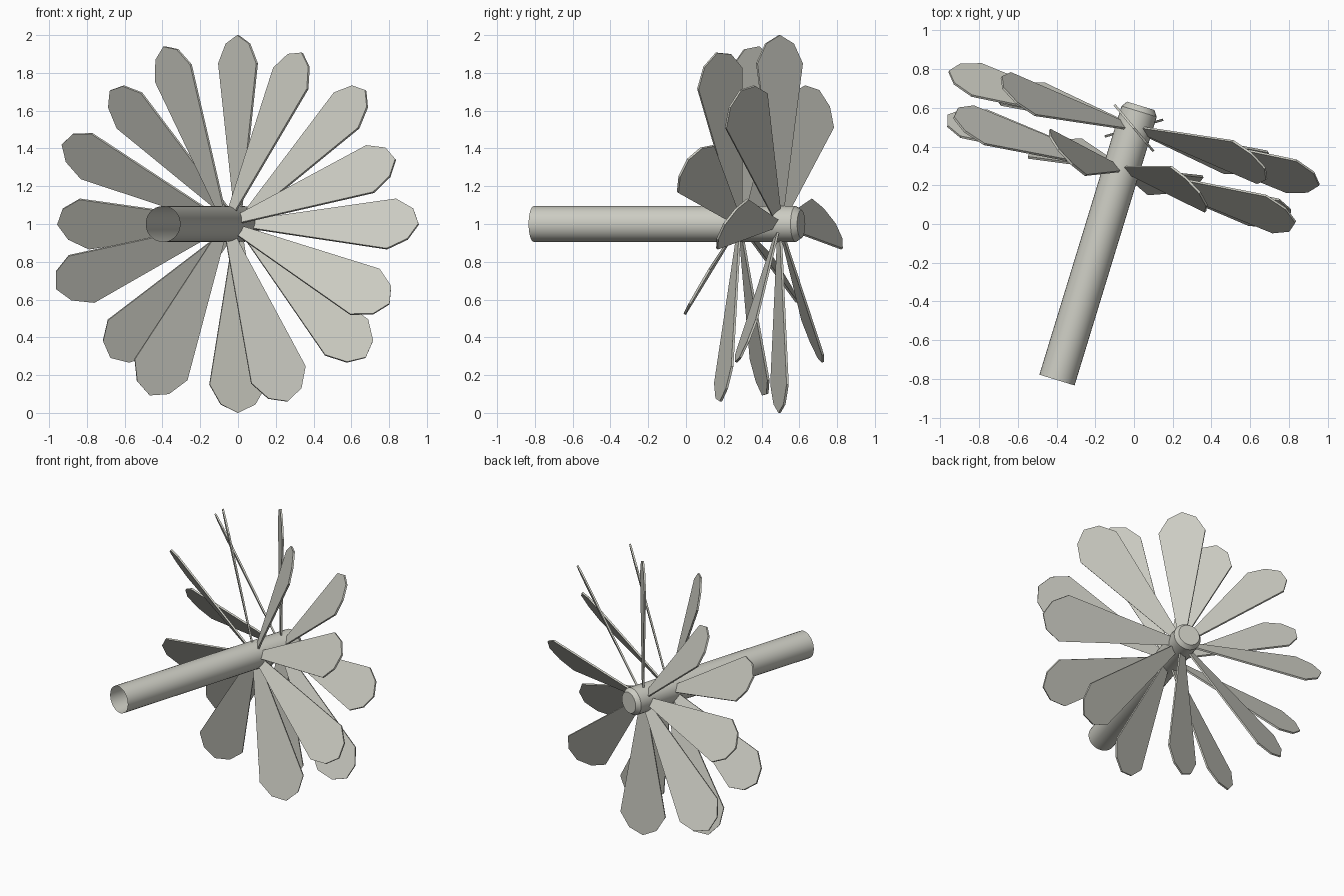
import bpy
import bmesh
import math
from mathutils import Matrix, Vector

cube = bpy.data.objects.get("Cube")
if cube:
    bpy.data.objects.remove(cube, do_unlink=True)

# One warm grey material for everything
metal = bpy.data.materials.new("warm_grey")
metal.use_nodes = True
colour = (0.60, 0.60, 0.54, 1.0)
metal.diffuse_color = colour
metal.node_tree.nodes["Principled BSDF"].inputs["Base Color"].default_value = colour

YAW = Matrix.Rotation(math.radians(-17), 4, "Z")
AXIS = YAW @ Vector((0, 1, 0))
REAR_HUB = Vector((0, 0.495, 1))
ROTOR_GAP = 0.22
PITCH = Matrix.Rotation(math.radians(-33), 4, "Z")
BLADES = 8


def mesh_from(bm, name):
    bmesh.ops.recalc_face_normals(bm, faces=bm.faces)
    mesh = bpy.data.meshes.new(name)
    bm.to_mesh(mesh)
    bm.free()
    mesh.materials.append(metal)
    return mesh


def place(name, mesh, matrix):
    obj = bpy.data.objects.new(name, mesh)
    obj.matrix_world = matrix
    bpy.context.collection.objects.link(obj)
    return obj


# Shaft: open at the front, bevelled cap at the back
def shaft_mesh(sides=32):
    bm = bmesh.new()
    rings = []
    for radius, y in ((0.095, -1.36), (0.095, 0.09), (0.074, 0.12)):
        angles = [math.tau * i / sides for i in range(sides)]
        rings.append([bm.verts.new((radius * math.cos(a), y, radius * math.sin(a)))
                      for a in angles])
    for a, b in zip(rings, rings[1:]):
        for i in range(sides):
            j = (i + 1) % sides
            bm.faces.new((a[i], b[i], b[j], a[j]))
    bm.faces.new(rings[-1])
    mesh = mesh_from(bm, "shaft")
    # The open tube needs outward normals
    if mesh.polygons[0].normal.dot(mesh.polygons[0].center * Vector((1, 0, 1))) < 0:
        mesh.flip_normals()
    return mesh


# Blade: tapered paddle with a faceted tip, extruded to a thin plate
def blade_mesh(thickness=0.012):
    half = [(0.022, 0.04), (0.157, 0.85), (0.095, 0.955)]
    outline = half + [(0, 1.0)] + [(-x, z) for x, z in reversed(half)]
    bm = bmesh.new()
    face = bm.faces.new([bm.verts.new((x, -thickness / 2, z)) for x, z in outline])
    ext = bmesh.ops.extrude_face_region(bm, geom=[face], use_keep_orig=True)
    moved = [v for v in ext["geom"] if isinstance(v, bmesh.types.BMVert)]
    bmesh.ops.translate(bm, verts=moved, vec=(0, thickness, 0))
    return mesh_from(bm, "blade")


shaft = place("shaft", shaft_mesh(), Matrix.Translation(REAR_HUB) @ YAW)
bpy.context.view_layer.objects.active = shaft
shaft.select_set(True)
bpy.ops.object.shade_smooth_by_angle(angle=math.radians(30))
shaft.select_set(False)

# Two rotors of pitched blades
blade = blade_mesh()
rotors = (("rear", REAR_HUB, 0), ("front", REAR_HUB - AXIS * ROTOR_GAP, 25))
for label, hub, start in rotors:
    for i in range(BLADES):
        spin = Matrix.Rotation(math.radians(start + 360 * i / BLADES), 4, "Y")
        place(f"{label}_blade_{i + 1}", blade,
              Matrix.Translation(hub) @ YAW @ spin @ PITCH)
